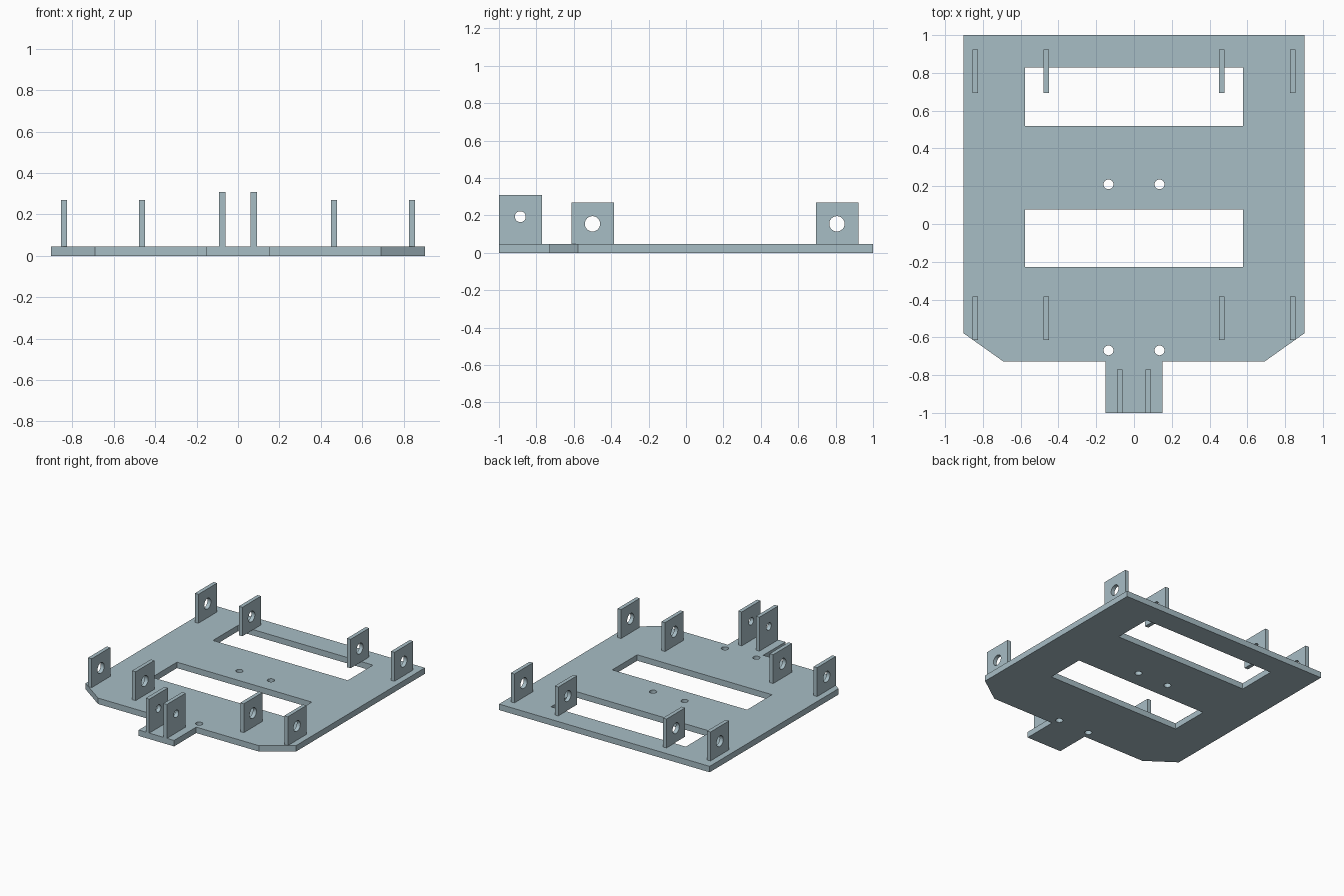
import bpy, bmesh, math
from mathutils import Matrix, Vector

if "Cube" in bpy.data.objects:
    bpy.data.objects.remove(bpy.data.objects["Cube"])

T = 0.046  # plate thickness

# Blue-grey painted metal
metal = bpy.data.materials.new("blue_grey_metal")
metal.diffuse_color = (0.39, 0.51, 0.56, 1)
metal.use_nodes = True
metal.node_tree.nodes["Principled BSDF"].inputs["Base Color"].default_value = metal.diffuse_color


def rect(x0, y0, x1, y1):
    return [(x0, y0), (x1, y0), (x1, y1), (x0, y1)]


def circle(cx, cy, r, n=32):
    return [(cx + r * math.cos(2 * math.pi * i / n),
             cy + r * math.sin(2 * math.pi * i / n)) for i in range(n)]


def extruded(name, loops, depth, matrix=Matrix()):
    """Fill an outline with holes, then extrude it into a solid."""
    bm = bmesh.new()
    for loop in loops:
        vs = [bm.verts.new((u, v, 0)) for u, v in loop]
        for a, b in zip(vs, vs[1:] + vs[:1]):
            bm.edges.new((a, b))
    bmesh.ops.triangle_fill(bm, edges=bm.edges[:], use_beauty=True, normal=(0, 0, 1))
    res = bmesh.ops.extrude_face_region(bm, geom=bm.faces[:], use_keep_orig=True)
    top = [g for g in res["geom"] if isinstance(g, bmesh.types.BMVert)]
    bmesh.ops.translate(bm, verts=top, vec=Vector((0, 0, depth)))
    bm.transform(matrix)
    bmesh.ops.recalc_face_normals(bm, faces=bm.faces[:])
    mesh = bpy.data.meshes.new(name)
    bm.to_mesh(mesh)
    bm.free()
    mesh.materials.append(metal)
    obj = bpy.data.objects.new(name, mesh)
    bpy.context.collection.objects.link(obj)
    bpy.context.view_layer.objects.active = obj
    bpy.ops.object.select_all(action='DESELECT')
    obj.select_set(True)
    bpy.ops.object.shade_smooth_by_angle(angle=math.radians(30))
    return obj


def lug(name, x, y0, y1, top, hole):
    """Upright drilled tab: profile in the YZ plane, thickness along X."""
    w = 0.03
    m = Matrix(((0, 0, 1, x - w / 2), (1, 0, 0, 0), (0, 1, 0, 0), (0, 0, 0, 1)))
    extruded(name, [rect(y0, T, y1, top), circle(*hole)], w, m)


# Base plate with chamfered front corners, front tongue, windows and bolt holes
half = [(0.903, 1), (0.903, -0.578), (0.69, -0.729), (0.152, -0.729), (0.152, -1)]
outline = half + [(-x, y) for x, y in reversed(half)]
windows = [rect(-0.578, 0.519, 0.578, 0.828), rect(-0.578, -0.228, 0.578, 0.078)]
bolts = [circle(s * 0.135, y, 0.026) for s in (-1, 1) for y in (0.21, -0.669)]
extruded("base_plate", [outline] + windows + bolts, T)

# Hinge lugs, mirrored left and right
for side, s in (("left", -1), ("right", 1)):
    for pos, x in (("outer", 0.841), ("inner", 0.464)):
        lug(f"rear_{pos}_lug_{side}", s * x, 0.694, 0.923, 0.27, (0.807, 0.155, 0.041))
        lug(f"front_{pos}_lug_{side}", s * x, -0.613, -0.384, 0.27, (-0.5, 0.155, 0.041))
    lug(f"tongue_lug_{side}", s * 0.076, -1, -0.77, 0.309, (-0.886, 0.193, 0.029))
